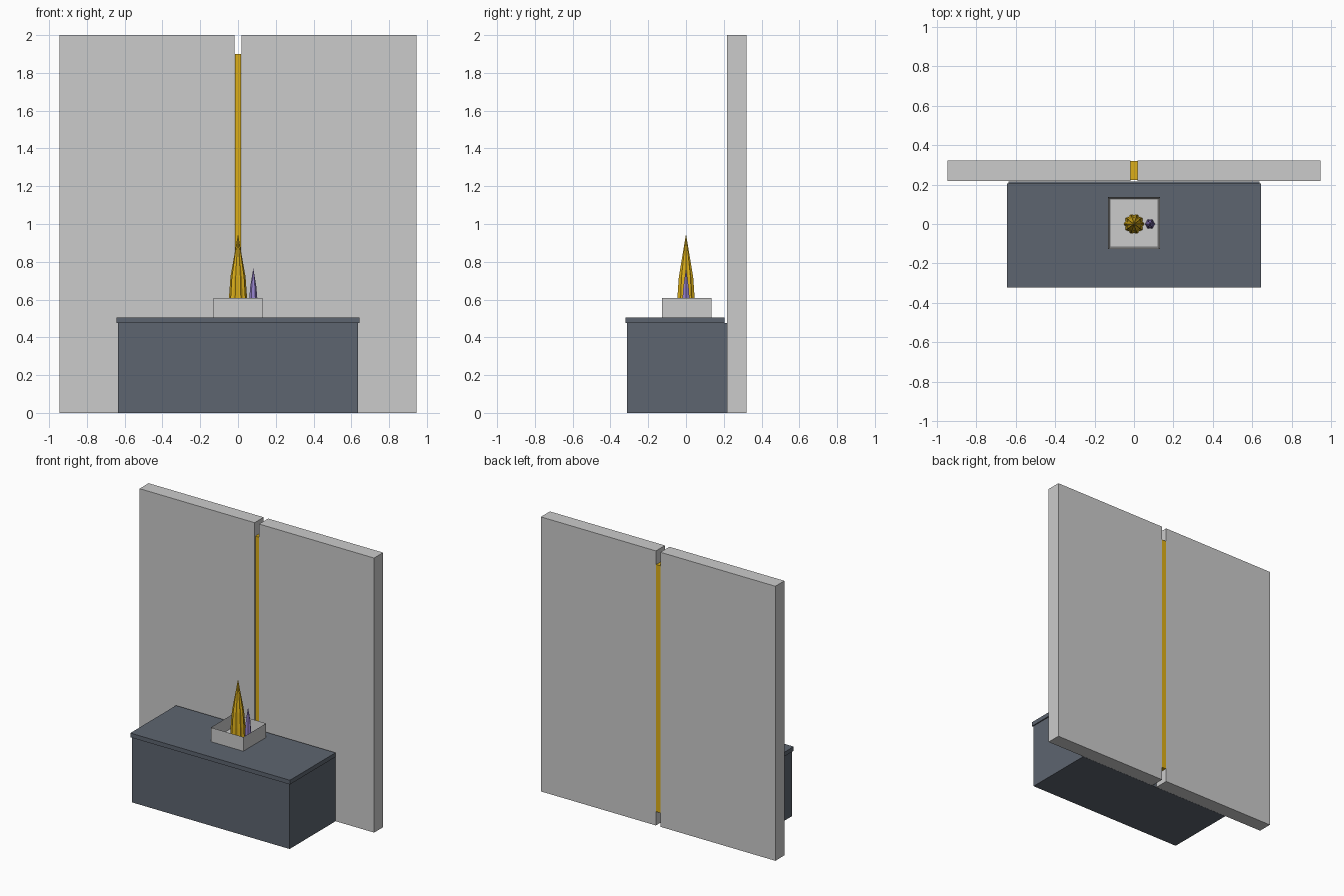
import bpy, bmesh, math

if "Cube" in bpy.data.objects:
    bpy.data.objects.remove(bpy.data.objects["Cube"])


def material(name, rgb):
    m = bpy.data.materials.new(name)
    m.diffuse_color = (*rgb, 1)
    m.use_nodes = True
    m.node_tree.nodes["Principled BSDF"].inputs["Base Color"].default_value = m.diffuse_color
    return m


slate = material("slate", (0.11, 0.13, 0.16))
gold = material("gold", (0.72, 0.43, 0.01))
violet = material("violet", (0.30, 0.22, 0.60))


def finish(name, bm, mat=None):
    bmesh.ops.recalc_face_normals(bm, faces=bm.faces)
    me = bpy.data.meshes.new(name)
    bm.to_mesh(me)
    bm.free()
    ob = bpy.data.objects.new(name, me)
    bpy.context.collection.objects.link(ob)
    if mat:
        me.materials.append(mat)
    return ob


def box_bm(lo, hi):
    bm = bmesh.new()
    bmesh.ops.create_cube(bm, size=1)
    for v in bm.verts:
        v.co = [(a + b) / 2 + c * (b - a) for a, b, c in zip(lo, hi, v.co)]
    return bm


def box(name, lo, hi, mat=None):
    return finish(name, box_bm(lo, hi), mat)


def ribbed_spike(name, x, y, profile, tip, mat, ribs=10, groove=0.86):
    """Tapering spike with a star section; profile is a list of (radius, z)."""
    bm = bmesh.new()
    n = ribs * 2
    rings = []
    for r, z in profile:
        ring = []
        for i in range(n):
            a = 2 * math.pi * i / n
            k = r * (groove if i % 2 else 1)
            ring.append(bm.verts.new((x + k * math.cos(a), y + k * math.sin(a), z)))
        rings.append(ring)
    apex = bm.verts.new((x, y, tip))
    bm.faces.new(rings[0])
    for i in range(n):
        j = (i + 1) % n
        for low, high in zip(rings, rings[1:]):
            bm.faces.new((low[i], low[j], high[j], high[i]))
        bm.faces.new((rings[-1][i], rings[-1][j], apex))
    return finish(name, bm, mat)


# Split back wall with the gold inlay in the slot
for side, lo, hi in (("left", -0.945, -0.018), ("right", 0.018, 0.945)):
    box("wall_panel_" + side, (lo, 0.217, 0), (hi, 0.321, 2))
box("wall_inlay", (-0.017, 0.224, 0.1), (0.017, 0.319, 1.9), gold)

# Cabinet and overhanging top
box("cabinet_body", (-0.635, -0.313, 0), (0.635, 0.216, 0.475), slate)
box("cabinet_top", (-0.643, -0.321, 0.475), (0.643, 0.205, 0.506), slate)

# Open square planter: inset the top face and push it down
bm = box_bm((-0.131, -0.126, 0.506), (0.131, 0.136, 0.609))
bm.normal_update()
top = max(bm.faces, key=lambda f: f.calc_center_median().z)
bmesh.ops.inset_region(bm, faces=[top], thickness=0.012)
for v in top.verts:
    v.co.z = 0.52
finish("planter", bm)

# Ribbed spikes standing in the planter
ribbed_spike("large_spike", 0, 0, [(0.052, 0.52), (0.048, 0.61), (0.040, 0.72)],
             0.947, gold)
ribbed_spike("small_spike", 0.081, 0, [(0.025, 0.52), (0.021, 0.61), (0.016, 0.67)],
             0.765, violet, ribs=6)
